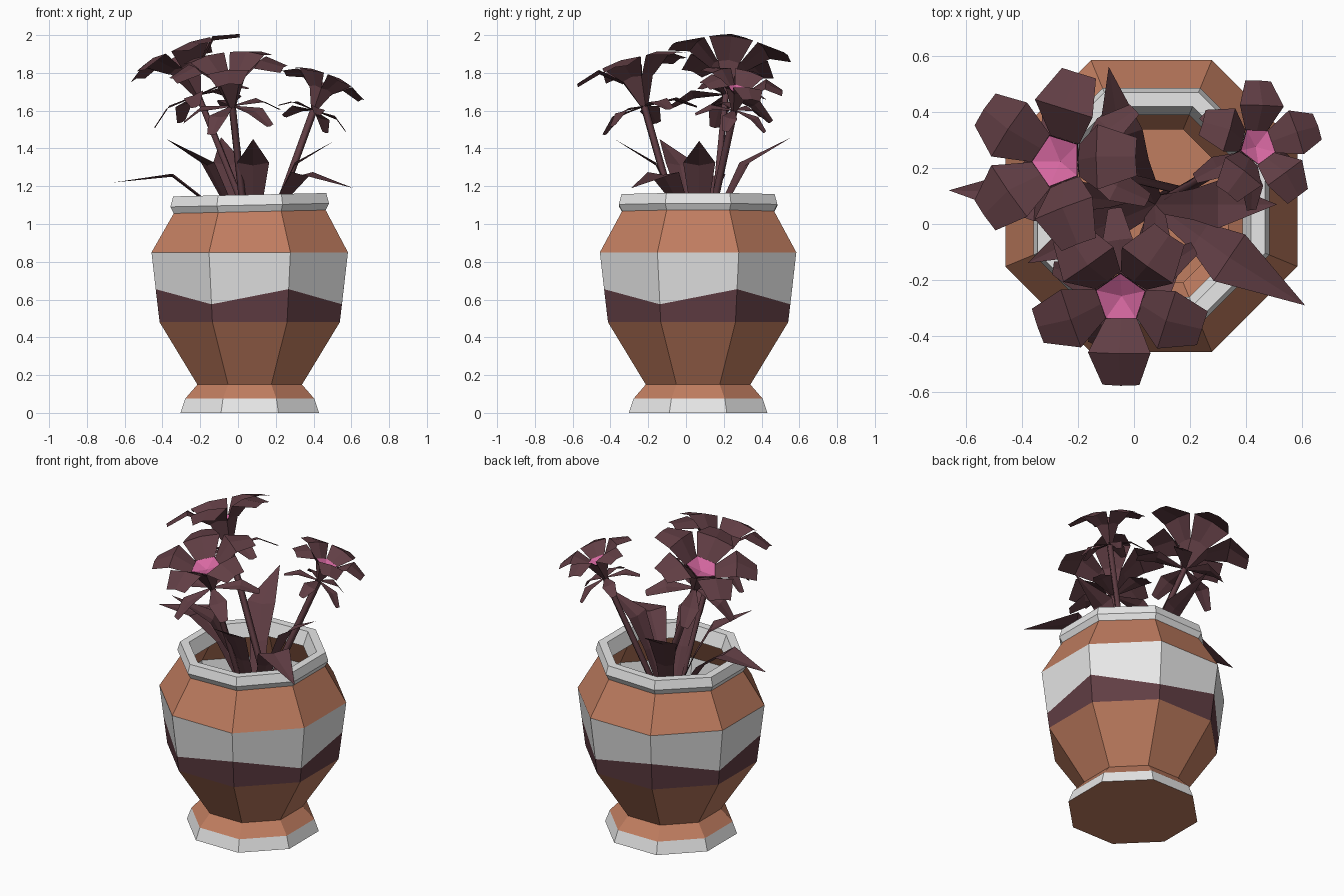
import bpy
import bmesh
from math import cos, sin, pi, radians
from mathutils import Vector, Matrix

cube = bpy.data.objects.get("Cube")
if cube:
    bpy.data.objects.remove(cube, do_unlink=True)


def material(name, srgb):
    mat = bpy.data.materials.new(name)
    colour = [(c / 255) ** 2.2 for c in srgb] + [1.0]
    mat.use_nodes = True
    mat.diffuse_color = colour
    for node in mat.node_tree.nodes:
        if node.type == 'BSDF_PRINCIPLED':
            node.inputs["Base Color"].default_value = colour
    return mat


TERRA = material("terracotta", (191, 124, 96))
WHITE = material("glaze_white", (232, 232, 232))
PLUM = material("plum", (97, 64, 70))
PINK = material("blossom_pink", (214, 104, 160))


def finish(name, bm, mats):
    mesh = bpy.data.meshes.new(name)
    bm.to_mesh(mesh)
    bm.free()
    for m in mats:
        mesh.materials.append(m)
    obj = bpy.data.objects.new(name, mesh)
    bpy.context.collection.objects.link(obj)


# Pot: eight-sided profile, each row is radius, height, zigzag, colour above
POT = Vector((0.062, 0.064, 0))
T, W, P = 0, 1, 2
profile = [
    (0.367, 0.0, 0, W), (0.342, 0.075, 0, T), (0.277, 0.15, 0, T),
    (0.477, 0.48, 0, P), (0.493, 0.615, 0.04, W), (0.52, 0.85, 0, T),
    (0.402, 1.065, 0, W), (0.42, 1.10, 0, W), (0.405, 1.155, 0, W),
    (0.355, 1.155, 0, W), (0.325, 1.07, 0, T), (0.396, 1.06, 0, T),
    (0.514, 0.85, 0, W), (0.487, 0.615, 0.04, P), (0.471, 0.48, 0, T),
    (0.273, 0.15, 0, T), (0.355, 0.01, 0, T),
]
bm = bmesh.new()
rings = []
for r, z, zig, _ in profile:
    ring = []
    for k in range(8):
        a = pi / 8 + k * pi / 4
        dz = zig if k % 2 == 0 else -zig
        rr = (r + dz * 0.116) / cos(pi / 8)
        x = rr * cos(a)
        tilt = 0.022 * x if z > 1 else 0
        ring.append(bm.verts.new(POT + Vector((x, rr * sin(a), z + dz + tilt))))
    rings.append(ring)
for i in range(len(rings) - 1):
    for k in range(8):
        j = (k + 1) % 8
        f = bm.faces.new((rings[i][k], rings[i][j], rings[i + 1][j], rings[i + 1][k]))
        f.material_index = profile[i][3]
bm.faces.new(rings[0][::-1])
bm.faces.new(rings[-1])
finish("pot", bm, [TERRA, WHITE, PLUM])


def blade(bm, path, widths, side, fold, matrix=Matrix()):
    """Folded strip along a path; zero width makes a point."""
    rows = []
    for p, w in zip(path, widths):
        pts = [p] if w == 0 else [p - side * w + fold, p, p + side * w + fold]
        rows.append([bm.verts.new(matrix @ q) for q in pts])
    for a, b in zip(rows, rows[1:]):
        for s in range(2):
            if len(b) == 1:
                bm.faces.new((a[s], a[s + 1], b[0]))
            else:
                bm.faces.new((a[s], a[s + 1], b[s + 1], b[s]))


def whorl(name, matrix, first_angle, profile_rh, widths, drop):
    """Ring of five blades around a flower axis."""
    bm = bmesh.new()
    for k in range(5):
        a = radians(first_angle + 72 * k)
        out = Vector((cos(a), sin(a), 0))
        side = Vector((-sin(a), cos(a), 0))
        path = [out * r + Vector((0, 0, h)) for r, h in profile_rh]
        blade(bm, path, widths, side, Vector((0, 0, drop)), matrix)
    finish(name, bm, [PLUM])


def cone(name, matrix, first_angle, r1, h1, r2, h2, mat):
    """Five-sided open funnel lined up with the petals."""
    bm = bmesh.new()
    low, high = [], []
    for k in range(5):
        a = radians(first_angle + 36 + 72 * k)
        d = Vector((cos(a), sin(a), 0))
        low.append(bm.verts.new(matrix @ (d * r1 + Vector((0, 0, h1)))))
        high.append(bm.verts.new(matrix @ (d * r2 + Vector((0, 0, h2)))))
    for k in range(5):
        j = (k + 1) % 5
        bm.faces.new((low[k], low[j], high[j], high[k]))
    if mat is PINK:
        bmesh.ops.remove_doubles(bm, verts=bm.verts[:], dist=0.001)
        bmesh.ops.reverse_faces(bm, faces=bm.faces[:])
    finish(name, bm, [mat])


def stem(name, points, radius):
    curve = bpy.data.curves.new(name, 'CURVE')
    curve.dimensions = '3D'
    curve.bevel_depth = radius
    curve.bevel_resolution = 0
    spline = curve.splines.new('POLY')
    spline.points.add(len(points) - 1)
    for sp, p in zip(spline.points, points):
        sp.co = (*p, 1)
    curve.materials.append(PLUM)
    obj = bpy.data.objects.new(name, curve)
    bpy.context.collection.objects.link(obj)


# Flowers: joint under the head, stem at the rim, first petal angle, size
flowers = {
    "front": ((-0.03, -0.22, 1.62), (0.02, -0.09, 1.16), 270, 1.0),
    "left": ((-0.21, 0.21, 1.68), (0.0, 0.16, 1.16), 73, 1.04),
    "right": ((0.40, 0.255, 1.60), (0.24, 0.16, 1.16), 90, 0.74),
}
for name, (joint, rim, first, size) in flowers.items():
    joint, rim = Vector(joint), Vector(rim)
    axis = (joint - rim).normalized()
    turn = Vector((0, 0, 1)).rotation_difference(axis).to_matrix().to_4x4()
    m = Matrix.Translation(joint) @ turn @ Matrix.Scale(size, 4)
    foot = rim + (rim - joint) * 0.7
    stem(name + "_stem", [(0.08, 0.08, 0.05), foot, rim, joint], 0.02)
    whorl(name + "_petals", m, first, [(0.077, 0.165), (0.18, 0.255), (0.31, 0.215)],
          [0.056, 0.112, 0.066], -0.012)
    whorl(name + "_sepals", m, first + 45, [(0.01, 0.0), (0.17, -0.005), (0.27, -0.075)],
          [0.008, 0.055, 0.025], 0.005)
    cone(name + "_cup", m, first, 0.02, 0.0, 0.095, 0.165, PLUM)
    cone(name + "_centre", m, first, 0.0, 0.135, 0.092, 0.166, PINK)

# Leaves: tip, middle, half width at the middle
leaves = [
    ((0.51, 0.07, 1.44), (0.30, 0.07, 1.31), 0.085),
    ((-0.09, 0.56, 1.46), (-0.05, 0.31, 1.31), 0.085),
    ((0.08, -0.38, 1.45), (0.08, -0.16, 1.31), 0.085),
    ((-0.38, -0.14, 1.45), (-0.16, -0.03, 1.31), 0.085),
    ((0.61, -0.29, 1.19), (0.34, -0.12, 1.26), 0.10),
    ((-0.66, 0.12, 1.22), (-0.35, 0.11, 1.25), 0.10),
]
for i, (tip, mid, width) in enumerate(leaves):
    tip, mid = Vector(tip), Vector(mid)
    root = Vector((0.075, 0.07, 0.75))
    low = root.lerp(mid, 0.6)
    low.z = 1.12
    out = tip - root
    side = Vector((-out.y, out.x, 0)).normalized()
    bm = bmesh.new()
    blade(bm, [root, low, mid, tip], [0.03, 0.055, width, 0], side, Vector((0, 0, 0.015)))
    finish("leaf_%d" % (i + 1), bm, [PLUM])
